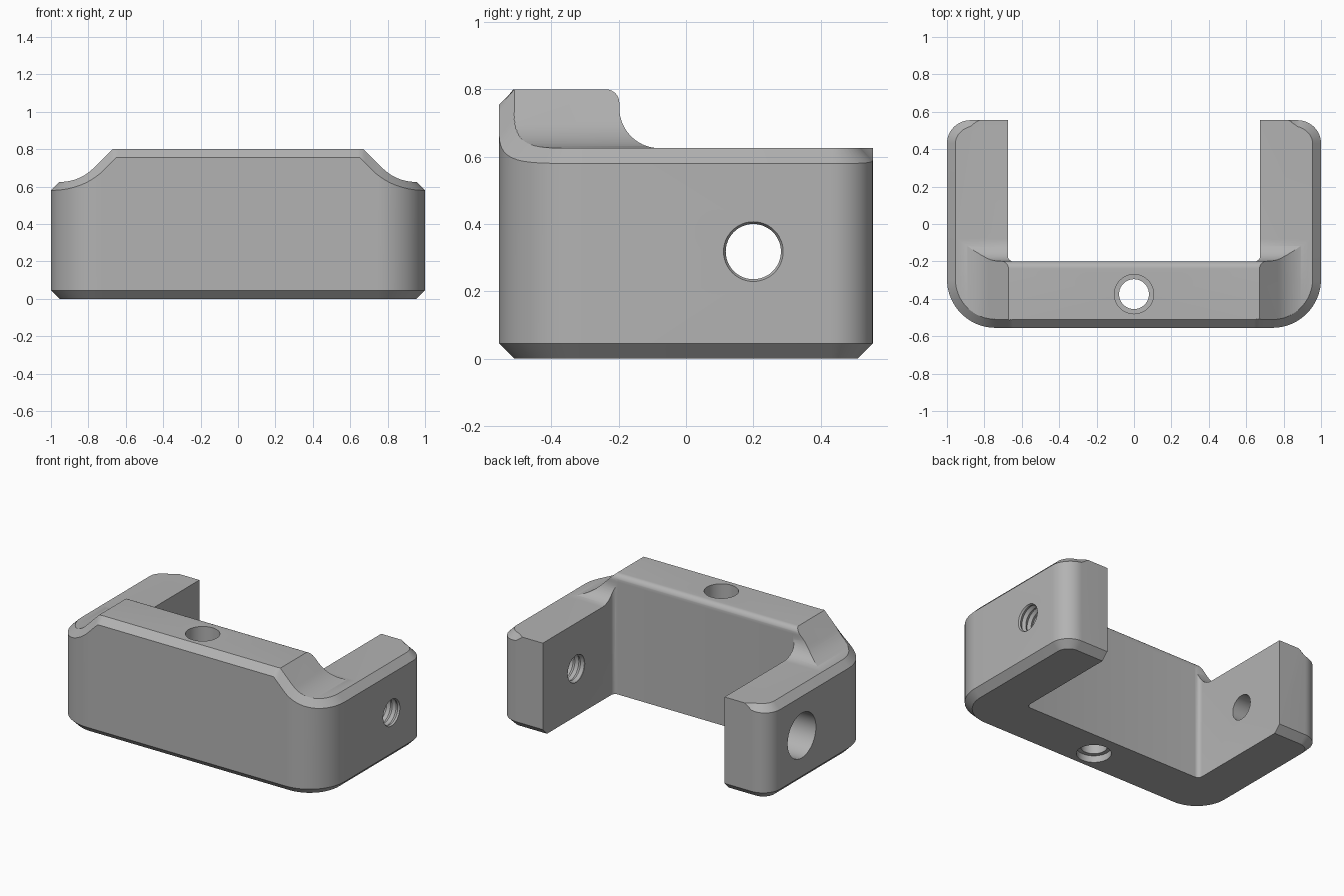
import bpy, bmesh
from math import sin, cos, pi, sqrt, radians
from mathutils import Matrix

if "Cube" in bpy.data.objects:
    bpy.data.objects.remove(bpy.data.objects["Cube"])

DEPTH, CHAMFER = 0.555, 0.045
ARM_X, WALL_Y = 0.675, -0.2
ARM_TOP, BRIDGE_TOP = 0.625, 0.8

grey = bpy.data.materials.new("satin grey")
grey.use_nodes = True
grey.diffuse_color = (0.45, 0.45, 0.45, 1)
grey.node_tree.nodes["Principled BSDF"].inputs["Base Color"].default_value = grey.diffuse_color


def arc(cx, cy, r, start, end, n):
    angles = [radians(start + (end - start) * i / n) for i in range(n + 1)]
    return [(cx + r * cos(a), cy + r * sin(a)) for a in angles]


def loft(name, rings):
    """Closed solid through rings that share one point count."""
    bm = bmesh.new()
    loops = [[bm.verts.new(p) for p in ring] for ring in rings]
    n = len(loops[0])
    for a, b in zip(loops, loops[1:]):
        for i in range(n):
            j = (i + 1) % n
            bm.faces.new((a[i], a[j], b[j], b[i]))
    bm.faces.new(loops[0])
    bm.faces.new(loops[-1])
    bmesh.ops.recalc_face_normals(bm, faces=bm.faces)
    mesh = bpy.data.meshes.new(name)
    bm.to_mesh(mesh)
    bm.free()
    mesh.materials.append(grey)
    obj = bpy.data.objects.new(name, mesh)
    bpy.context.collection.objects.link(obj)
    return obj


def lathe(name, profile, matrix, n=48):
    """Turned solid from (radius, height) pairs."""
    turn = [2 * pi * i / n for i in range(n)]
    obj = loft(name, [[(r * cos(a), r * sin(a), h) for a in turn] for r, h in profile])
    obj.data.transform(matrix)
    return obj


def cut(target, cutter):
    cutter.hide_render = True
    mod = target.modifiers.new(cutter.name, "BOOLEAN")
    mod.operation, mod.solver, mod.object = "DIFFERENCE", "EXACT", cutter
    bpy.context.view_layer.objects.active = target
    bpy.ops.object.modifier_apply(modifier=mod.name)
    bpy.data.objects.remove(cutter)


# Shoulder profile: flat bridge, 45 degree slope, concave sweep to the arms
SWEEP = 0.25
FOOT = 0.95
BEND = FOOT - SWEEP * sin(pi / 4)
BEND_Z = ARM_TOP + SWEEP * (1 - cos(pi / 4))
CREST = BEND - (BRIDGE_TOP - BEND_Z)


def top_height(x):
    x = abs(x)
    if x >= FOOT:
        return ARM_TOP
    if x >= BEND:
        return ARM_TOP + SWEEP - sqrt(SWEEP ** 2 - (FOOT - x) ** 2)
    return min(BRIDGE_TOP, BEND_Z + BEND - x)


def chamfer_foot(x):
    """Shoulder profile offset inward by the chamfer width."""
    steps = [CHAMFER * i / 20 for i in range(-20, 21)]
    return min(top_height(x + t) - sqrt(max(0, CHAMFER ** 2 - t * t)) for t in steps)


def outline(d):
    """U-shaped plan with the outside faces moved in by d."""
    fr, br, fillet = 0.26, 0.125, 0.03
    half = arc(ARM_X - fillet, WALL_Y + fillet, fillet, -90, 0, 6)
    half += [(ARM_X, DEPTH - d)]
    half += arc(1 - br, DEPTH - br, br - d, 90, 0, 12)
    half += arc(1 - fr, fr - DEPTH, fr - d, 0, -90, 24)
    half += [(0.73 - 0.01 * i, d - DEPTH) for i in range(14)]
    return half + [(-x, y) for x, y in reversed(half)]


# Bracket blank with chamfered outer edges
edge, inset, deep = outline(0), outline(CHAMFER), outline(0.075)
feet = [chamfer_foot(x) for x, y in inset]
crests = [f + (top_height(x) - f) * 0.075 / CHAMFER for f, (x, y) in zip(feet, inset)]
bracket = loft("bracket", [
    [(x, y, 0) for x, y in inset],
    [(x, y, CHAMFER) for x, y in edge],
    [(x, y, z) for (x, y), z in zip(edge, feet)],
    [(x, y, z) for (x, y), z in zip(deep, crests)],
    [(x, y, 1) for x, y in deep]])

# Shoulder cut across the width
sweep = [BEND + (FOOT - BEND) * i / 12 for i in range(13)]
right = [CREST] + sweep + [1.2]
xs = [-x for x in reversed(right)] + right
shape = [(x, top_height(x)) for x in xs] + [(1.2, 1.2), (-1.2, 1.2)]
cut(bracket, loft("shoulder_cut", [[(x, y, z) for x, z in shape] for y in (-1, 1)]))

# Rear cut: rounded bridge edge and a fillet down to the arms
rear = WALL_Y + 0.002
shape = arc(rear - 0.04, BRIDGE_TOP - 0.04, 0.04, 90, 0, 8)
shape += arc(rear + 0.12, ARM_TOP + 0.12, 0.12, 180, 270, 14)
shape += [(1, ARM_TOP), (1, 1.2), (rear - 0.04, 1.2)]
cut(bracket, loft("rear_cut", [[(x, y, z) for y, z in shape] for x in (-1.2, 1.2)]))

# Vertical bolt hole, counterbored at both ends
bolt = [(0.105, -0.1), (0.105, 0.045), (0.08, 0.046), (0.08, 0.15), (0.105, 0.151), (0.105, 1)]
cut(bracket, lathe("bolt_hole", bolt, Matrix.Translation((0, -0.375, 0))))

# Cross holes: threaded in the left arm, counterbored in the right arm
across = Matrix.Translation((0, 0.2, 0.318)) @ Matrix.Rotation(pi / 2, 4, "Y")
pitch = 0.0205
thread = [(0.082 if i % 2 else 0.094, 0.64 + pitch * i) for i in range(20)]
cut(bracket, lathe("threaded_hole", thread, across))
screw = [(0.15, -1.1), (0.15, -0.8), (0.082, -0.799), (0.082, -0.6)]
cut(bracket, lathe("screw_hole", screw, across))

bpy.ops.object.select_all(action="DESELECT")
bracket.select_set(True)
bpy.context.view_layer.objects.active = bracket
bpy.ops.object.shade_smooth_by_angle(angle=radians(25))
